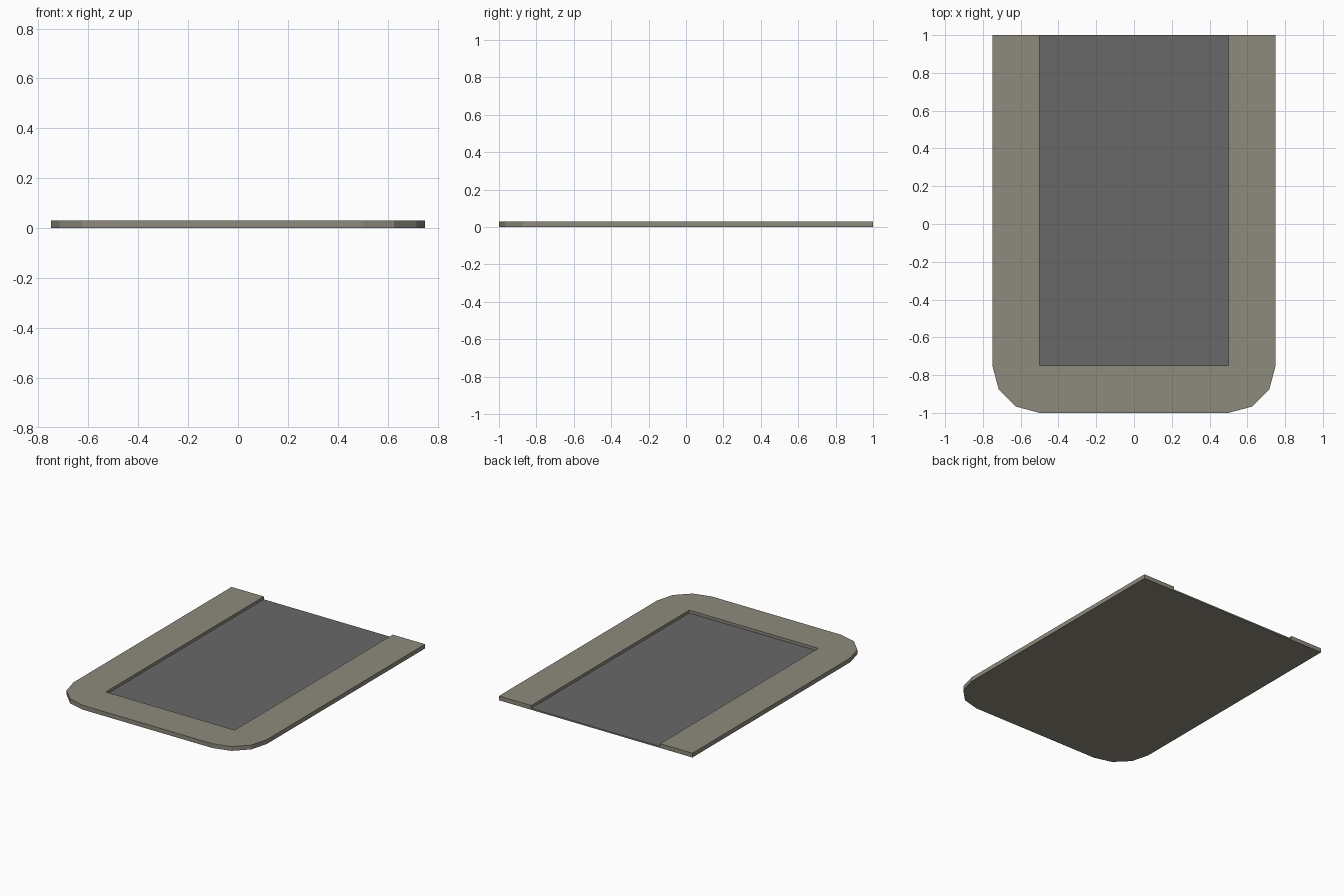
import bpy, bmesh, math

if "Cube" in bpy.data.objects:
    bpy.data.objects.remove(bpy.data.objects["Cube"])

HALF_W, HALF_L = 0.75, 1.0
KERB_W, TOP, ROAD_Z = 0.25, 0.03, 0.01


def material(name, rgb):
    m = bpy.data.materials.new(name)
    m.diffuse_color = (*rgb, 1)
    m.use_nodes = True
    m.node_tree.nodes["Principled BSDF"].inputs["Base Color"].default_value = m.diffuse_color
    return m


stone = material("paving_stone", (0.27, 0.253, 0.205))
asphalt = material("asphalt", (0.138, 0.138, 0.138))

# Half outline of the slab: rounded outer corner in three 30 degree steps
cx, cy = HALF_W - KERB_W, -HALF_L + KERB_W
corner = [(cx + KERB_W * math.cos(math.radians(a)), cy - KERB_W * math.sin(math.radians(a)))
          for a in (0, 30, 60, 90)]
right = [(cx, HALF_L), (HALF_W, HALF_L)] + corner
left = [(-x, y) for x, y in reversed(right)]

bm = bmesh.new()


def face(points, mat=0):
    f = bm.faces.new([bm.verts.new(p) for p in points])
    f.material_index = mat


# Underside
outline = right[1:] + left[:-1]
face([(x, y, 0) for x, y in outline])

# Outer walls
walls = right[1:] + left[:-1]
for (x0, y0), (x1, y1) in zip(walls, walls[1:]):
    face([(x0, y0, 0), (x1, y1, 0), (x1, y1, TOP), (x0, y0, TOP)])

# Pavement top, U shaped around the road
face([(x, y, TOP) for x, y in right + left + [(-cx, cy), (cx, cy)]])

# Kerb walls facing the road
kerb = [(-cx, HALF_L), (-cx, cy), (cx, cy), (cx, HALF_L)]
for (x0, y0), (x1, y1) in zip(kerb, kerb[1:]):
    face([(x0, y0, ROAD_Z), (x1, y1, ROAD_Z), (x1, y1, TOP), (x0, y0, TOP)])

# Open end wall, lower where the road leaves
face([(-HALF_W, HALF_L, 0), (HALF_W, HALF_L, 0), (HALF_W, HALF_L, TOP), (cx, HALF_L, TOP),
      (cx, HALF_L, ROAD_Z), (-cx, HALF_L, ROAD_Z), (-cx, HALF_L, TOP), (-HALF_W, HALF_L, TOP)])

# Road surface
face([(x, y, ROAD_Z) for x, y in kerb], 1)

bmesh.ops.remove_doubles(bm, verts=bm.verts, dist=1e-5)
bmesh.ops.recalc_face_normals(bm, faces=bm.faces)
mesh = bpy.data.meshes.new("dead_end_road")
bm.to_mesh(mesh)
bm.free()
mesh.materials.append(stone)
mesh.materials.append(asphalt)
obj = bpy.data.objects.new("dead_end_road", mesh)
bpy.context.collection.objects.link(obj)
